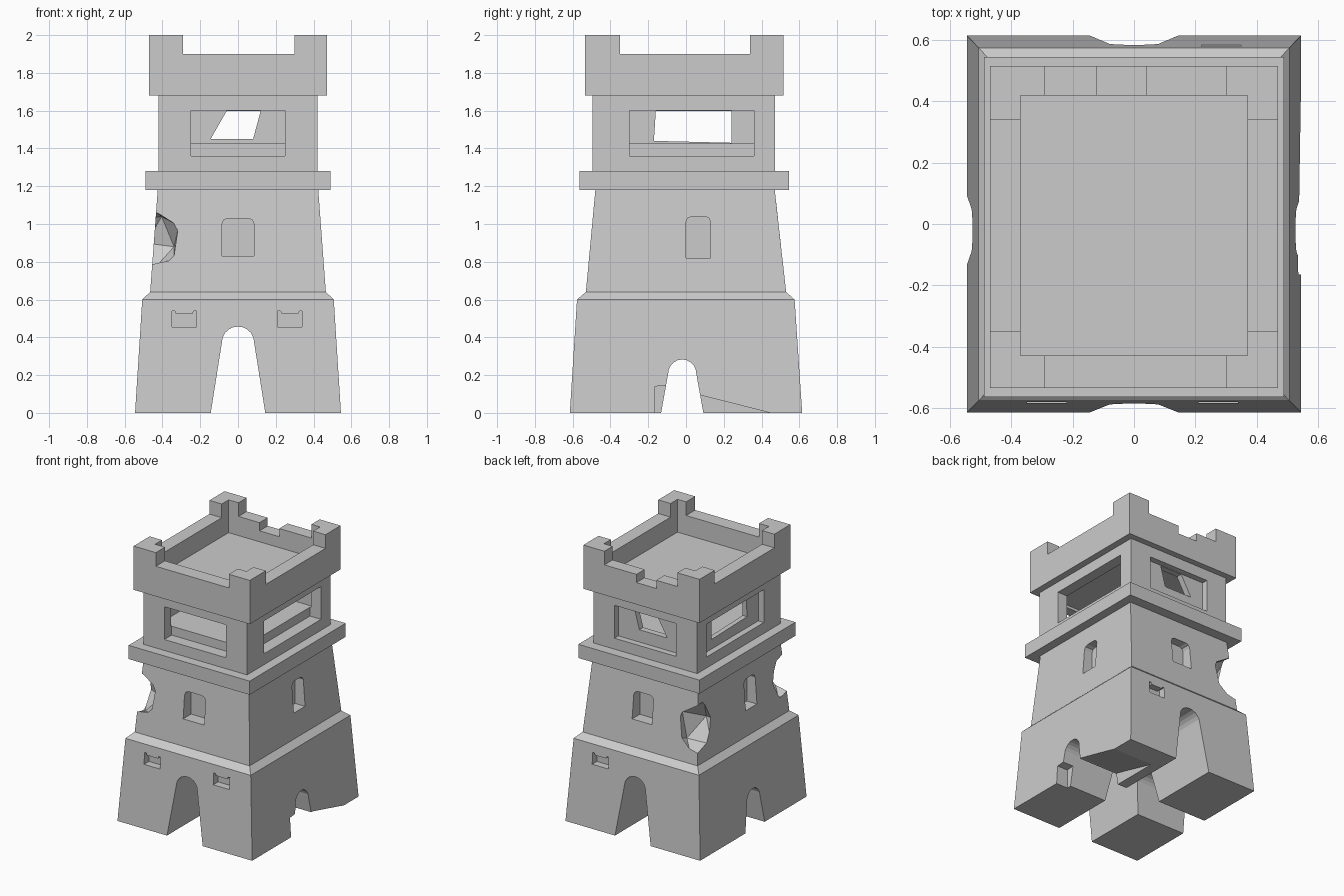
import bpy, bmesh
from math import sin, cos, pi
from mathutils import Matrix

if "Cube" in bpy.data.objects:
    bpy.data.objects.remove(bpy.data.objects["Cube"])


def make(name, bm):
    bmesh.ops.recalc_face_normals(bm, faces=bm.faces)
    me = bpy.data.meshes.new(name)
    bm.to_mesh(me)
    bm.free()
    ob = bpy.data.objects.new(name, me)
    bpy.context.collection.objects.link(ob)
    return ob


def loft(name, rings):
    """Rectangular rings (z, half width x, y min, y max) bridged and capped."""
    bm = bmesh.new()
    loops = [[bm.verts.new(p) for p in ((-x, a, z), (x, a, z), (x, b, z), (-x, b, z))]
             for z, x, a, b in rings]
    for lo, hi in zip(loops, loops[1:]):
        for i in range(4):
            j = (i + 1) % 4
            bm.faces.new((lo[i], lo[j], hi[j], hi[i]))
    bm.faces.new(loops[0])
    bm.faces.new(loops[-1])
    return make(name, bm)


def prism(name, pts, axis, a, b):
    """Extrude a (u, z) outline along x or y from a to b."""
    bm = bmesh.new()
    def pos(u, z, d):
        return (u, d, z) if axis == 'y' else (d, u, z)
    lo = [bm.verts.new(pos(u, z, a)) for u, z in pts]
    hi = [bm.verts.new(pos(u, z, b)) for u, z in pts]
    n = len(pts)
    for i in range(n):
        bm.faces.new((lo[i], lo[(i + 1) % n], hi[(i + 1) % n], hi[i]))
    bm.faces.new(lo)
    bm.faces.new(hi)
    return make(name, bm)


def rect(u0, u1, z0, z1):
    return [(u0, z0), (u1, z0), (u1, z1), (u0, z1)]


def window(c, w, z0, z1, r=0.03):
    """Small window outline with clipped top corners."""
    k = r * 0.3
    return [(c - w, z0), (c + w, z0), (c + w, z1 - r), (c + w - k, z1 - k),
            (c + w - r, z1), (c - w + r, z1), (c - w + k, z1 - k), (c - w, z1 - r)]


def arch(c, foot, neck, spring, top):
    """Doorway with leaning sides and a round head."""
    n = 10
    head = [(c + neck * cos(pi * i / n), spring + (top - spring) * sin(pi * i / n))
            for i in range(n + 1)]
    return [(c - foot * 1.05, -0.05), (c + foot * 1.05, -0.05)] + head


def cut(target, cutter):
    cutter.hide_render = True
    mod = target.modifiers.new("cut", 'BOOLEAN')
    mod.operation = 'DIFFERENCE'
    mod.solver = 'EXACT'
    mod.object = cutter
    bpy.context.view_layer.objects.active = target
    bpy.ops.object.modifier_apply(modifier=mod.name)
    bpy.data.objects.remove(cutter, do_unlink=True)


# Tower shell: base, shaft, ledge, lookout room, parapet and sunken roof
tower = loft("tower", [
    (0, .545, -.615, .615), (.6, .507, -.577, .575), (.64, .465, -.53, .53),
    (1.18, .425, -.48, .47), (1.18, .49, -.565, .545), (1.28, .49, -.565, .545),
    (1.28, .42, -.495, .47), (1.68, .42, -.495, .47), (1.68, .47, -.535, .515),
    (2.0, .47, -.535, .515), (2.0, .37, -.43, .42), (1.76, .37, -.43, .42)])

# Parapet gaps leaving corner merlons, and the lower notch at the back
cut(tower, prism("gap_y", rect(-.29, .30, 1.9, 2.1), 'y', -1, 1))
cut(tower, prism("gap_x", rect(-.35, .34, 1.9, 2.1), 'x', -1, 1))
cut(tower, prism("back_notch", rect(-.12, .04, 1.84, 2.1), 'y', .3, .7))

# Lookout room and its openings
cut(tower, prism("room", rect(-.34, .34, 1.425, 1.62), 'y', -.42, .38))
cut(tower, prism("front_opening", rect(-.25, .25, 1.36, 1.60), 'y', -.7, -.41))
cut(tower, prism("right_opening", rect(-.30, .36, 1.36, 1.60), 'x', .33, .7))
cut(tower, prism("back_recess", rect(-.25, .25, 1.36, 1.60), 'y', .425, .7))
cut(tower, prism("left_recess", rect(-.30, .36, 1.36, 1.60), 'x', -.7, -.375))
cut(tower, prism("back_hole", [(-.145, 1.45), (.08, 1.45), (.12, 1.598), (-.06, 1.598)],
                 'y', .3, .7))
cut(tower, prism("left_hole", [(-.17, 1.44), (.24, 1.43), (.24, 1.598), (-.16, 1.598)],
                 'x', -.7, -.3))

# Shaft windows
cut(tower, prism("front_window", window(0, .085, .83, 1.03), 'y', -.8, -.42))
cut(tower, prism("back_window", window(0, .08, .83, 1.03), 'y', .42, .8))
cut(tower, prism("right_window", window(.065, .065, .82, 1.04), 'x', .37, .8))
cut(tower, prism("left_window", window(-.11, .065, .82, 1.04), 'x', -.8, -.37))

# Slots in the base, with a shallow dip in the top edge
for x, y0, y1 in ((-.285, -.8, -.53), (.275, -.8, -.53), (.285, .53, .8)):
    slot = [(x - .065, .455), (x + .065, .455), (x + .065, .54), (x + .05, .54),
            (x + .045, .525), (x - .045, .525), (x - .05, .54), (x - .065, .54)]
    cut(tower, prism("slot", slot, 'y', y0, y1))

# Crossing passages through the base
cut(tower, prism("main_passage", arch(0, .145, .085, .375, .457), 'y', -1, 1))
cut(tower, prism("side_passage", arch(-.02, .115, .075, .205, .283), 'x', -1, 1))

# Broken foot and chipped passage edge on the right
cut(tower, prism("foot_break", [(.0, -.05), (.62, -.05), (.43, .004), (.25, .05),
                                (.09, .09), (.0, .09)], 'x', .22, .8))
cut(tower, prism("edge_chip", [(-.165, -.05), (-.05, -.05), (-.05, .15), (-.165, .14)],
                 'x', .45, .8))

# Chipped corners of the shaft on the left
for y, z, s in ((-.50, .92, .155), (.50, .89, .175)):
    bm = bmesh.new()
    bmesh.ops.create_icosphere(bm, subdivisions=1, radius=1)
    bmesh.ops.transform(bm, verts=bm.verts, matrix=Matrix.Translation((-.445, y, z))
                        @ Matrix.Rotation(.4, 4, 'X')
                        @ Matrix.Diagonal((s * .95, s * .95, s * 1.1, 1)))
    cut(tower, make("corner_chip", bm))
